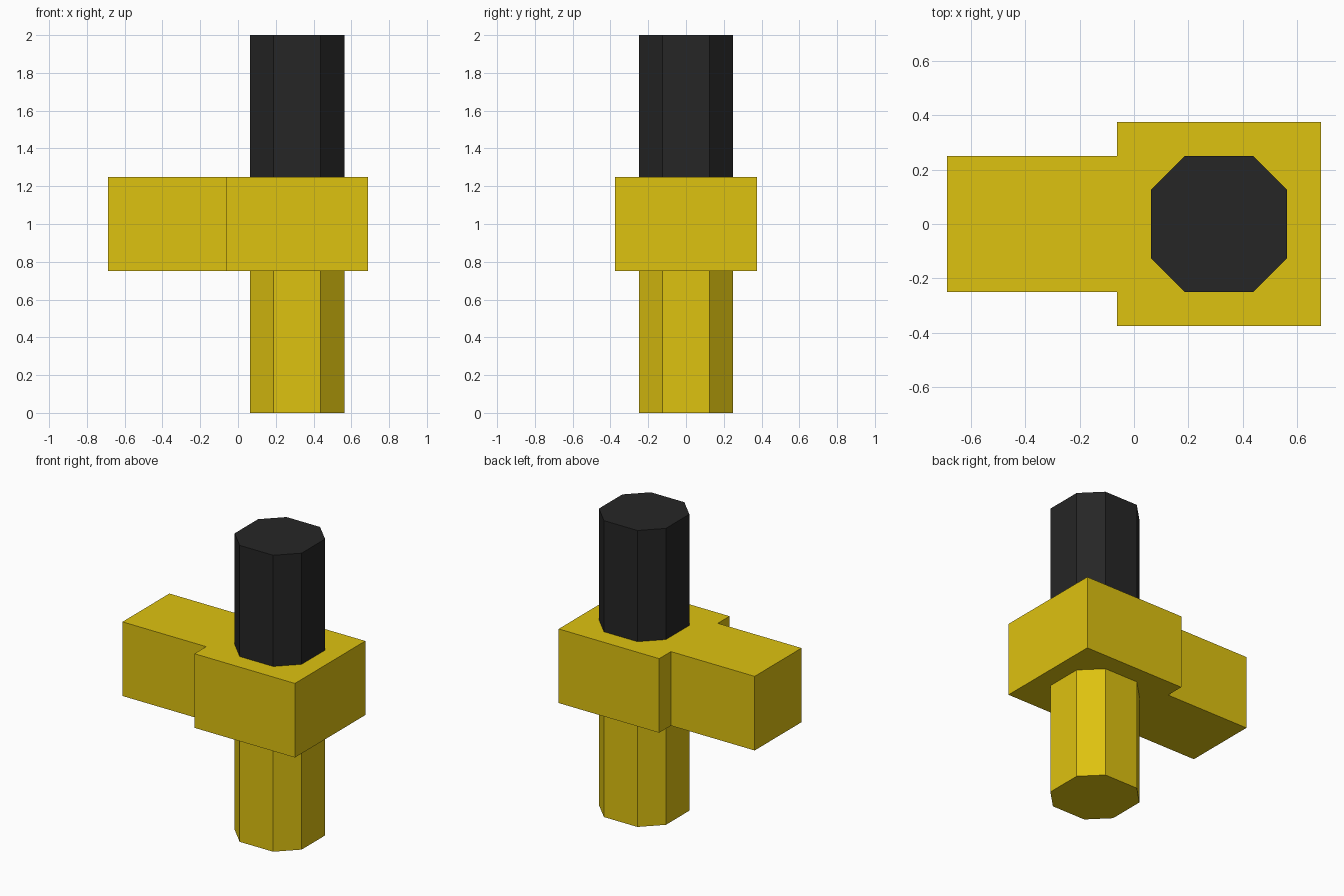
import bpy
import bmesh

cube = bpy.data.objects.get("Cube")
if cube:
    bpy.data.objects.remove(cube, do_unlink=True)


def make_material(name, color):
    mat = bpy.data.materials.new(name)
    mat.use_nodes = True
    mat.diffuse_color = color
    mat.node_tree.nodes["Principled BSDF"].inputs["Base Color"].default_value = color
    return mat


def extrude_profile(name, outline, z0, z1, mat):
    """Extrude a flat outline (counter-clockwise, seen from above) from z0 to z1."""
    bm = bmesh.new()
    base = bm.faces.new([bm.verts.new((x, y, z0)) for x, y in outline])
    result = bmesh.ops.extrude_face_region(bm, geom=[base], use_keep_orig=True)
    top = [v for v in result["geom"] if isinstance(v, bmesh.types.BMVert)]
    bmesh.ops.translate(bm, verts=top, vec=(0, 0, z1 - z0))
    bmesh.ops.recalc_face_normals(bm, faces=bm.faces)
    mesh = bpy.data.meshes.new(name)
    bm.to_mesh(mesh)
    bm.free()
    mesh.materials.append(mat)
    obj = bpy.data.objects.new(name, mesh)
    bpy.context.collection.objects.link(obj)
    return obj


yellow = make_material("yellow", (0.73, 0.54, 0.005, 1))
black = make_material("black", (0.019, 0.019, 0.019, 1))

# Octagonal shaft outline: a square with cut corners, offset along x
CX, R, C = 0.3125, 0.25, 0.125
octagon = [(CX + x, y) for x, y in (
    (-C, -R), (C, -R), (R, -C), (R, C), (C, R), (-C, R), (-R, C), (-R, -C))]

# Wide block with a narrower arm, as one stepped outline mirrored in y
half = [(-0.6875, -0.25), (-0.0625, -0.25), (-0.0625, -0.375), (0.6875, -0.375)]
head = half + [(x, -y) for x, y in reversed(half)]

extrude_profile("lower_shaft", octagon, 0.0, 0.75, yellow)
extrude_profile("head_block", head, 0.75, 1.25, yellow)
extrude_profile("upper_grip", octagon, 1.25, 2.0, black)
